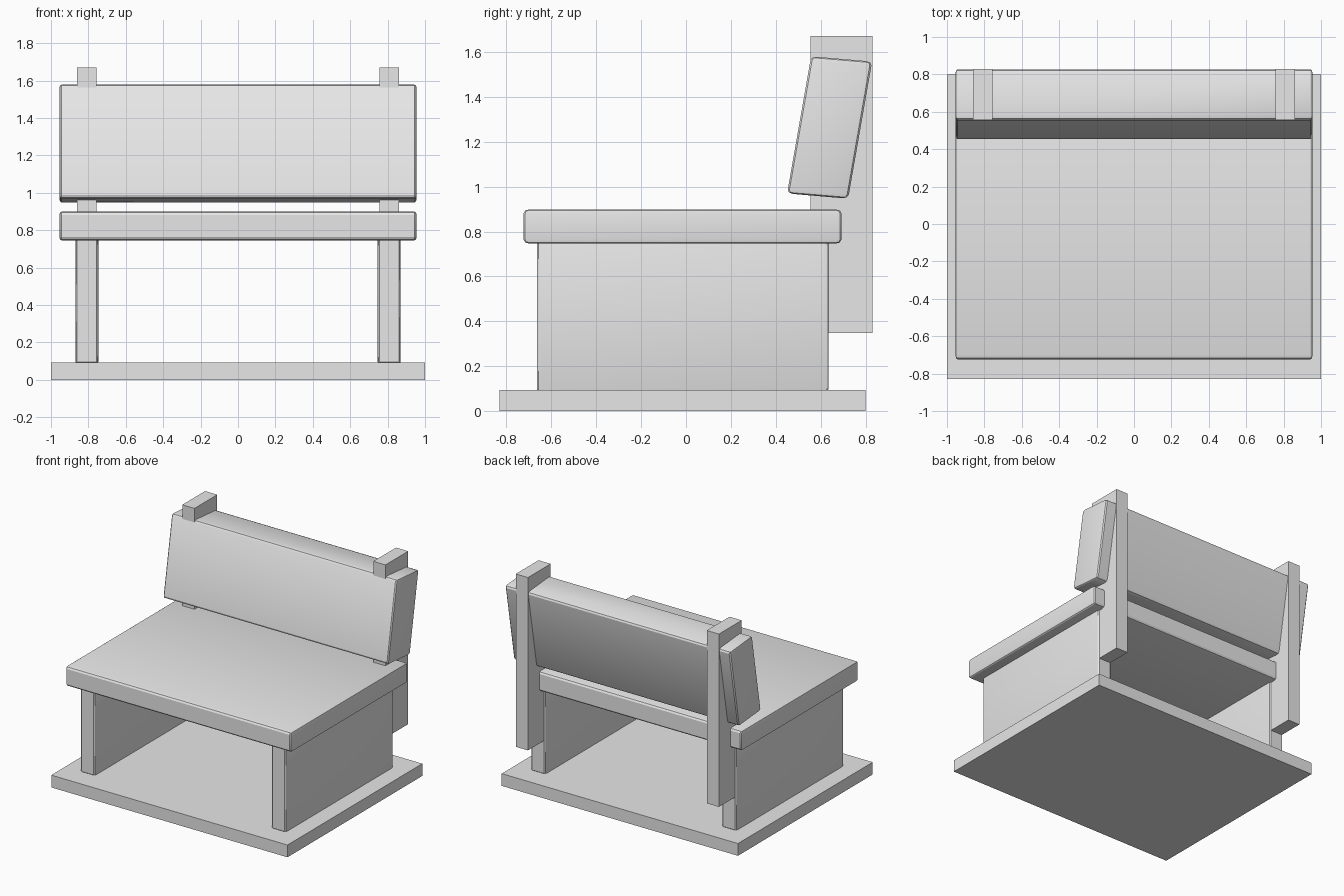
import bpy, bmesh, math
from mathutils import Matrix, Vector

if "Cube" in bpy.data.objects:
    bpy.data.objects.remove(bpy.data.objects["Cube"])

grey = bpy.data.materials.new("light grey")
grey.diffuse_color = (0.8, 0.8, 0.8, 1)
grey.use_nodes = True
grey.node_tree.nodes["Principled BSDF"].inputs["Base Color"].default_value = grey.diffuse_color


def box(name, lo, hi, bevel=None, shear=None):
    """Box between two corners; bevel gives the rounding width along x, y and z."""
    lo, hi = Vector(lo), Vector(hi)
    size, centre = hi - lo, (lo + hi) / 2
    b = Vector(bevel or (1, 1, 1))
    bm = bmesh.new()
    bmesh.ops.create_cube(bm, size=1)
    bmesh.ops.scale(bm, vec=[s / w for s, w in zip(size, b)], verts=bm.verts)
    if bevel:
        bmesh.ops.bevel(bm, geom=bm.edges[:], offset=1, segments=2,
                        profile=0.5, affect='EDGES', clamp_overlap=True)
    bmesh.ops.scale(bm, vec=b, verts=bm.verts)
    if shear:
        bmesh.ops.transform(bm, matrix=shear, verts=bm.verts)
    bmesh.ops.translate(bm, vec=centre, verts=bm.verts)
    bmesh.ops.recalc_face_normals(bm, faces=bm.faces)
    mesh = bpy.data.meshes.new(name)
    bm.to_mesh(mesh)
    bm.free()
    mesh.materials.append(grey)
    obj = bpy.data.objects.new(name, mesh)
    bpy.context.collection.objects.link(obj)
    if bevel:
        bpy.ops.object.select_all(action='DESELECT')
        obj.select_set(True)
        bpy.context.view_layer.objects.active = obj
        bpy.ops.object.shade_smooth_by_angle(angle=math.radians(30))
    return obj


# Floor slab and seat
box("base_slab", (-1, -0.83, 0), (1, 0.80, 0.094))
box("seat", (-0.955, -0.724, 0.746), (0.955, 0.693, 0.899), (0.011, 0.026, 0.018))

# Side panels and back posts, one pair on each side
for side, s in (("left", -1), ("right", 1)):
    x0, x1 = sorted((s * 0.747, s * 0.87))
    box(side + "_side_panel", (x0, -0.665, 0.085), (x1, 0.635, 0.76), (0.01, 0.026, 0.012))
    x0, x1 = sorted((s * 0.757, s * 0.86))
    box(side + "_back_post", (x0, 0.555, 0.348), (x1, 0.83, 1.671))

# Backrest, leaning back
lean = Matrix(((1, 0, 0, 0), (0, 1, 0.175, 0), (0, -0.085, 1, 0), (0, 0, 0, 1)))
box("backrest", (-0.955, 0.504, 0.958), (0.955, 0.776, 1.569), (0.011, 0.026, 0.018), lean)
